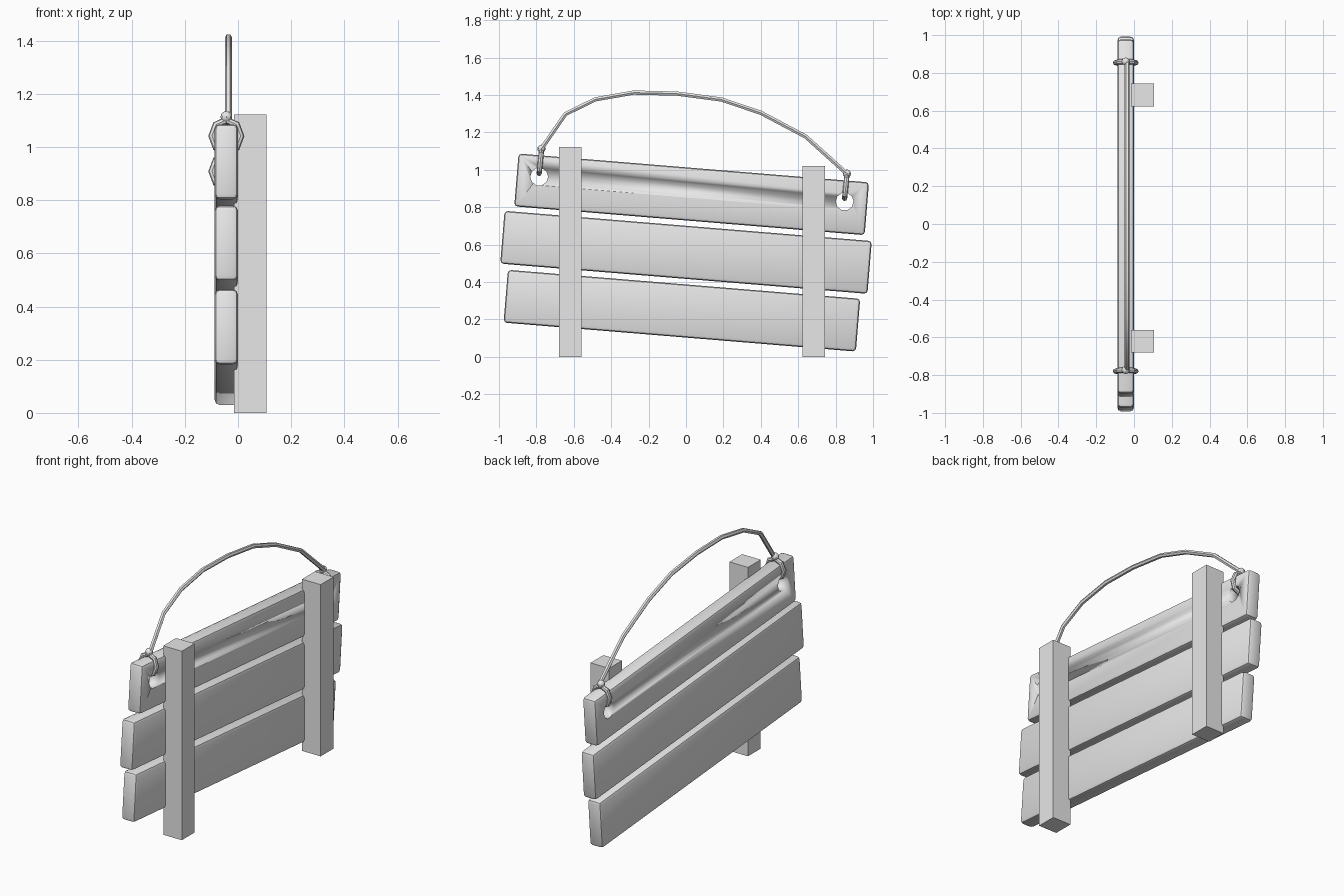
import bpy
import bmesh
import math
from mathutils import Vector, Matrix

cube = bpy.data.objects.get("Cube")
if cube:
    bpy.data.objects.remove(cube, do_unlink=True)

grey = bpy.data.materials.new("plain grey")
grey.use_nodes = True
grey.diffuse_color = (0.8, 0.8, 0.8, 1)
grey.node_tree.nodes["Principled BSDF"].inputs["Base Color"].default_value = (0.8, 0.8, 0.8, 1)

TILT = math.radians(-4.7)
PLANK_X = -0.044


def finish(name, bm, smooth=True):
    mesh = bpy.data.meshes.new(name)
    bmesh.ops.recalc_face_normals(bm, faces=bm.faces)
    bm.to_mesh(mesh)
    bm.free()
    mesh.materials.append(grey)
    obj = bpy.data.objects.new(name, mesh)
    bpy.context.collection.objects.link(obj)
    if smooth:
        select(obj)
        bpy.ops.object.shade_smooth_by_angle(angle=math.radians(40))
    return obj


def select(obj):
    bpy.ops.object.select_all(action='DESELECT')
    obj.select_set(True)
    bpy.context.view_layer.objects.active = obj


def box(name, centre, size, tilt=0, bevel=0):
    bm = bmesh.new()
    bmesh.ops.create_cube(bm, size=1)
    bmesh.ops.scale(bm, vec=size, verts=bm.verts)
    if bevel:
        bmesh.ops.bevel(bm, geom=bm.edges[:], offset=bevel, segments=2,
                        profile=0.5, affect='EDGES')
    bmesh.ops.transform(bm, matrix=Matrix.Translation(centre) @ Matrix.Rotation(tilt, 4, 'X'),
                        verts=bm.verts)
    return finish(name, bm, smooth=bevel > 0)


def tube(name, points, radius, closed=False, sides=6):
    """Sweep a polygon along a path, mitred at each point."""
    pts = [Vector(p) for p in points]
    count = len(pts)
    # Reference direction lies across the path plane
    across = (pts[1] - pts[0]).cross(pts[count // 2] - pts[0]).normalized()
    bm = bmesh.new()
    rings = []
    for i, p in enumerate(pts):
        before = pts[i - 1] if closed or i else p
        after = pts[(i + 1) % count] if closed or i < count - 1 else p
        along = (after - before).normalized()
        out = along.cross(across).normalized()
        angles = [math.tau * k / sides for k in range(sides)]
        rings.append([bm.verts.new(p + radius * (across * math.cos(a) + out * math.sin(a)))
                      for a in angles])
    for i in range(count if closed else count - 1):
        a, b = rings[i], rings[(i + 1) % count]
        for k in range(sides):
            n = (k + 1) % sides
            bm.faces.new((a[k], a[n], b[n], b[k]))
    if not closed:
        bm.faces.new(rings[0])
        bm.faces.new(rings[-1])
    return finish(name, bm)


# Tilted planks
planks = {}
for name, y, z, length in (("top_plank", 0.03, 0.869, 1.88),
                           ("middle_plank", 0, 0.559, 1.97),
                           ("bottom_plank", -0.022, 0.247, 1.89)):
    planks[name] = box(name, (PLANK_X, y, z), (0.087, length, 0.283), TILT, 0.018)

# Upright posts behind the planks
for name, y, height in (("right_post", -0.62, 1.122), ("left_post", 0.683, 1.02)):
    box(name, (0.046, y, height / 2), (0.122, 0.12, height))

# Rope holes, loops and knots at both ends of the top plank
for side, y, z in (("right", -0.785, 0.963), ("left", 0.848, 0.83)):
    bm = bmesh.new()
    bmesh.ops.create_cone(bm, cap_ends=True, segments=10, radius1=0.048, radius2=0.048, depth=0.3,
                          matrix=Matrix.Translation((PLANK_X, y, z)) @ Matrix.Rotation(math.pi / 2, 4, 'Y'))
    cutter = finish("hole_cutter", bm)
    cutter.hide_render = True
    select(planks["top_plank"])
    cut = planks["top_plank"].modifiers.new("rope_hole", 'BOOLEAN')
    cut.operation = 'DIFFERENCE'
    cut.object = cutter
    bpy.ops.object.modifier_apply(modifier=cut.name)
    bpy.data.objects.remove(cutter, do_unlink=True)

    # Eight-sided loop leaning slightly with the plank
    loop = []
    for k in range(8):
        a = math.tau * k / 8
        loop.append((PLANK_X + 0.054 * math.cos(a),
                     y + 0.006 + 0.006 * math.sin(a),
                     z + 0.078 + 0.06 * math.sin(a)))
    tube(side + "_rope_loop", loop, 0.014, closed=True, sides=8)

    bm = bmesh.new()
    bmesh.ops.create_uvsphere(bm, u_segments=8, v_segments=6, radius=0.022,
                              matrix=Matrix.Translation((PLANK_X, y + 0.012, z + 0.15)))
    finish(side + "_knot", bm)

# Hanging rope arching from knot to knot
arch = [(-0.773, 1.113), (-0.645, 1.298), (-0.485, 1.377), (-0.28, 1.413), (-0.05, 1.408),
        (0.19, 1.376), (0.4, 1.305), (0.64, 1.178), (0.86, 0.98)]
tube("hanging_rope", [(-0.036, y, z) for y, z in arch], 0.013)
